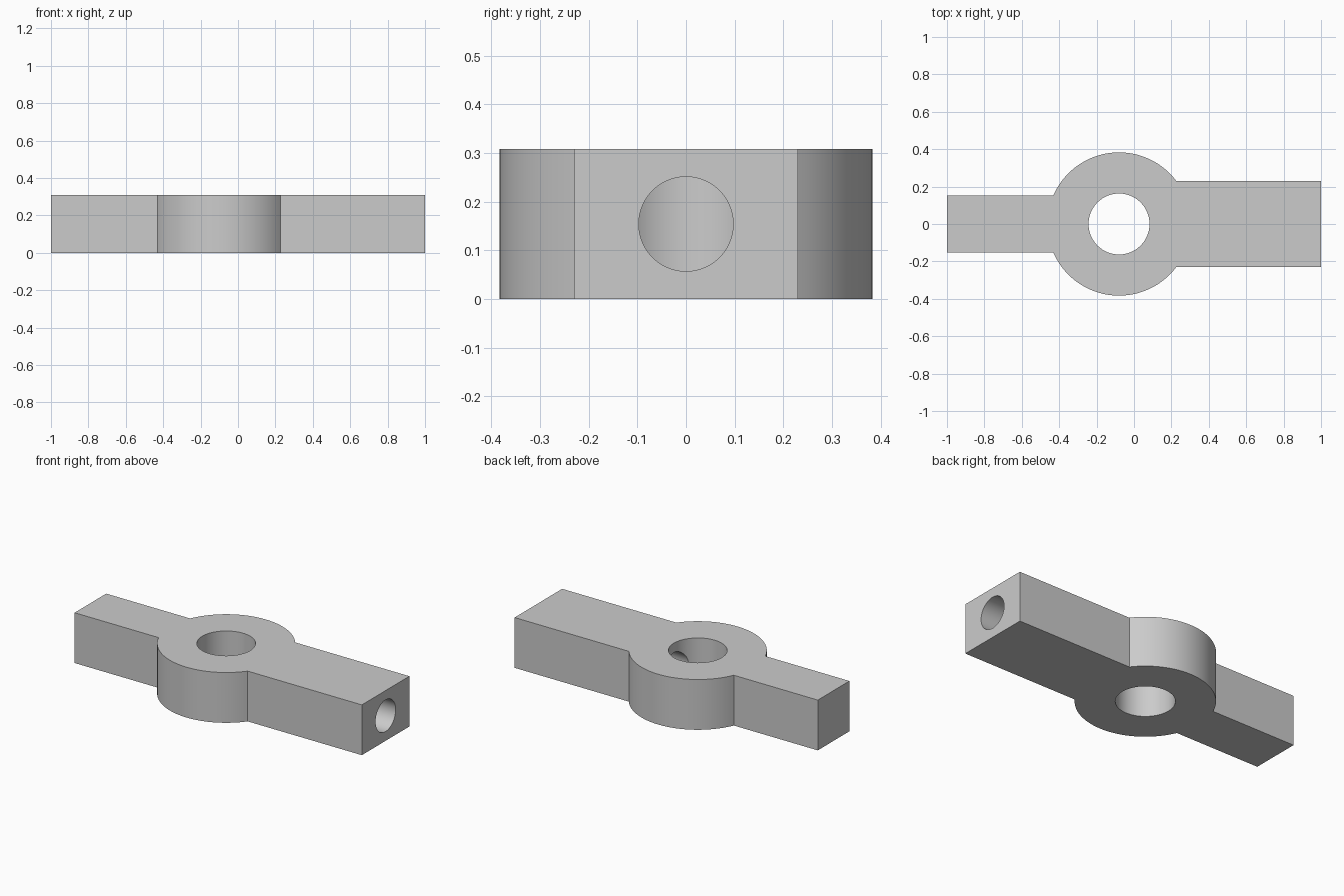
import bpy
import bmesh
from math import asin, cos, sin, pi, radians
from mathutils import Matrix, Vector

HEIGHT = 0.308
HUB_X = -0.08
HUB_R = 0.383
HOLE_R = 0.163
BORE_R = 0.097
ARM_LEFT = 0.23     # half width of the wide arm
ARM_RIGHT = 0.153   # half width of the narrow arm

cube = bpy.data.objects.get("Cube")
if cube:
    bpy.data.objects.remove(cube, do_unlink=True)

grey = bpy.data.materials.new("plain grey")
grey.use_nodes = True
grey.diffuse_color = (0.6, 0.6, 0.6, 1)
grey.node_tree.nodes["Principled BSDF"].inputs["Base Color"].default_value = (0.6, 0.6, 0.6, 1)


def add_object(name, bm):
    bmesh.ops.recalc_face_normals(bm, faces=bm.faces)
    mesh = bpy.data.meshes.new(name)
    bm.to_mesh(mesh)
    bm.free()
    mesh.materials.append(grey)
    obj = bpy.data.objects.new(name, mesh)
    bpy.context.collection.objects.link(obj)
    return obj


def cylinder_cutter(name, radius, length, matrix):
    bm = bmesh.new()
    bmesh.ops.create_cone(bm, cap_ends=True, segments=96, radius1=radius,
                          radius2=radius, depth=length, matrix=matrix)
    obj = add_object(name, bm)
    obj.hide_render = True
    return obj


# Outline: hub arcs joined by the two square arms
start = asin(ARM_LEFT / HUB_R)
end = pi - asin(ARM_RIGHT / HUB_R)
steps = 36
angles = [start + (end - start) * i / steps for i in range(steps + 1)]
half = [(1, ARM_LEFT)]
half += [(HUB_X + HUB_R * cos(a), HUB_R * sin(a)) for a in angles]
half += [(-1, ARM_RIGHT)]
outline = half + [(x, -y) for x, y in reversed(half)]

bm = bmesh.new()
base = bm.faces.new([bm.verts.new((x, y, 0)) for x, y in outline])
top = bmesh.ops.extrude_face_region(bm, geom=[base], use_keep_orig=True)["geom"]
bmesh.ops.translate(bm, vec=Vector((0, 0, HEIGHT)),
                    verts=[v for v in top if isinstance(v, bmesh.types.BMVert)])
body = add_object("hub_with_arms", bm)

# Vertical hub hole, and a bore along the wide arm that opens into it
middle = HEIGHT / 2
bore_end = 1.1
cutters = [
    cylinder_cutter("hub_hole_cutter", HOLE_R, 1,
                    Matrix.Translation((HUB_X, 0, middle))),
    cylinder_cutter("arm_bore_cutter", BORE_R, bore_end - HUB_X,
                    Matrix.Translation(((bore_end + HUB_X) / 2, 0, middle))
                    @ Matrix.Rotation(pi / 2, 4, "Y")),
]

bpy.ops.object.select_all(action="DESELECT")
body.select_set(True)
bpy.context.view_layer.objects.active = body
for cutter in cutters:
    cut = body.modifiers.new(cutter.name, "BOOLEAN")
    cut.operation = "DIFFERENCE"
    cut.solver = "EXACT"
    cut.object = cutter
    bpy.ops.object.modifier_apply(modifier=cut.name)
    bpy.data.objects.remove(cutter, do_unlink=True)

bpy.ops.object.shade_smooth_by_angle(angle=radians(30))
